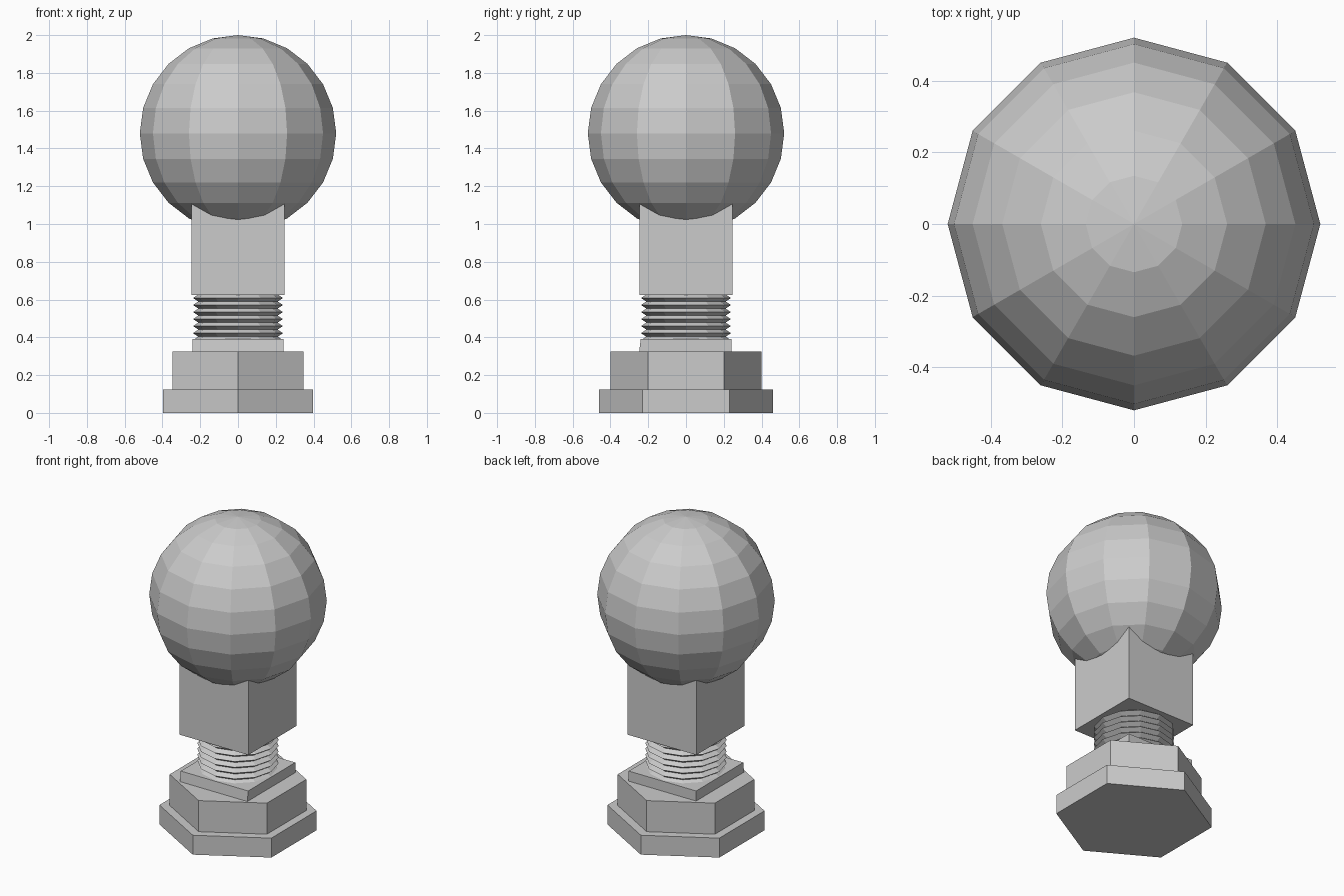
import bpy, bmesh
from math import radians

cube = bpy.data.objects.get("Cube")
if cube:
    bpy.data.objects.remove(cube, do_unlink=True)

grey = bpy.data.materials.new("plain grey")
grey.use_nodes = True
colour = (0.6, 0.6, 0.6, 1)
grey.diffuse_color = colour
grey.node_tree.nodes["Principled BSDF"].inputs["Base Color"].default_value = colour


def finish(name):
    ob = bpy.context.object
    ob.name = ob.data.name = name
    ob.data.materials.clear()
    ob.data.materials.append(grey)
    return ob


def hexagon(name, radius, bottom, top):
    # Corners point to the front and back
    bpy.ops.mesh.primitive_cylinder_add(vertices=6, radius=radius, depth=top - bottom,
                                        location=(0, 0, (bottom + top) / 2))
    return finish(name)


def block(name, half, bottom, top):
    bpy.ops.mesh.primitive_cube_add(size=1, location=(0, 0, (bottom + top) / 2))
    ob = finish(name)
    for v in ob.data.vertices:
        v.co.x *= 2 * half
        v.co.y *= 2 * half
        v.co.z *= top - bottom
    return ob


# Stepped hexagonal foot
hexagon("base_flange", 0.46, 0, 0.125)
hexagon("hex_nut", 0.4, 0.125, 0.325)

# Thin square washer, its front face leaning slightly outwards at the bottom
washer = block("square_washer", 0.24, 0.32, 0.39)
for v in washer.data.vertices:
    if v.co.y < 0 and v.co.z < 0:
        v.co.y -= 0.008

# Threaded stud: a zigzag profile carried up in rings
PITCH, SIDES = 0.0372, 12
profile = [(0.21, 0.38)]
for i in range(7):
    z = 0.385 + i * PITCH
    profile += [(0.238, z), (0.21, z + PITCH / 2)]
bm = bmesh.new()
rings = []
for radius, z in profile:
    ring = bmesh.ops.create_circle(bm, segments=SIDES, radius=radius)["verts"]
    for v in ring:
        v.co.z = z
    rings.append(ring)
for low, high in zip(rings, rings[1:]):
    for i in range(SIDES):
        j = (i + 1) % SIDES
        bm.faces.new((low[i], low[j], high[j], high[i]))
bm.faces.new(rings[0])
bm.faces.new(rings[-1])
bmesh.ops.recalc_face_normals(bm, faces=bm.faces)
mesh = bpy.data.meshes.new("threaded_stud")
bm.to_mesh(mesh)
bm.free()
stud = bpy.data.objects.new("threaded_stud", mesh)
bpy.context.collection.objects.link(stud)
mesh.materials.append(grey)

# Square neck, its top sunk into the ball
block("square_neck", 0.245, 0.625, 1.12)

# Faceted ball
bpy.ops.mesh.primitive_uv_sphere_add(segments=12, ring_count=12, radius=0.52,
                                     location=(0, 0, 1.48))
finish("ball")
